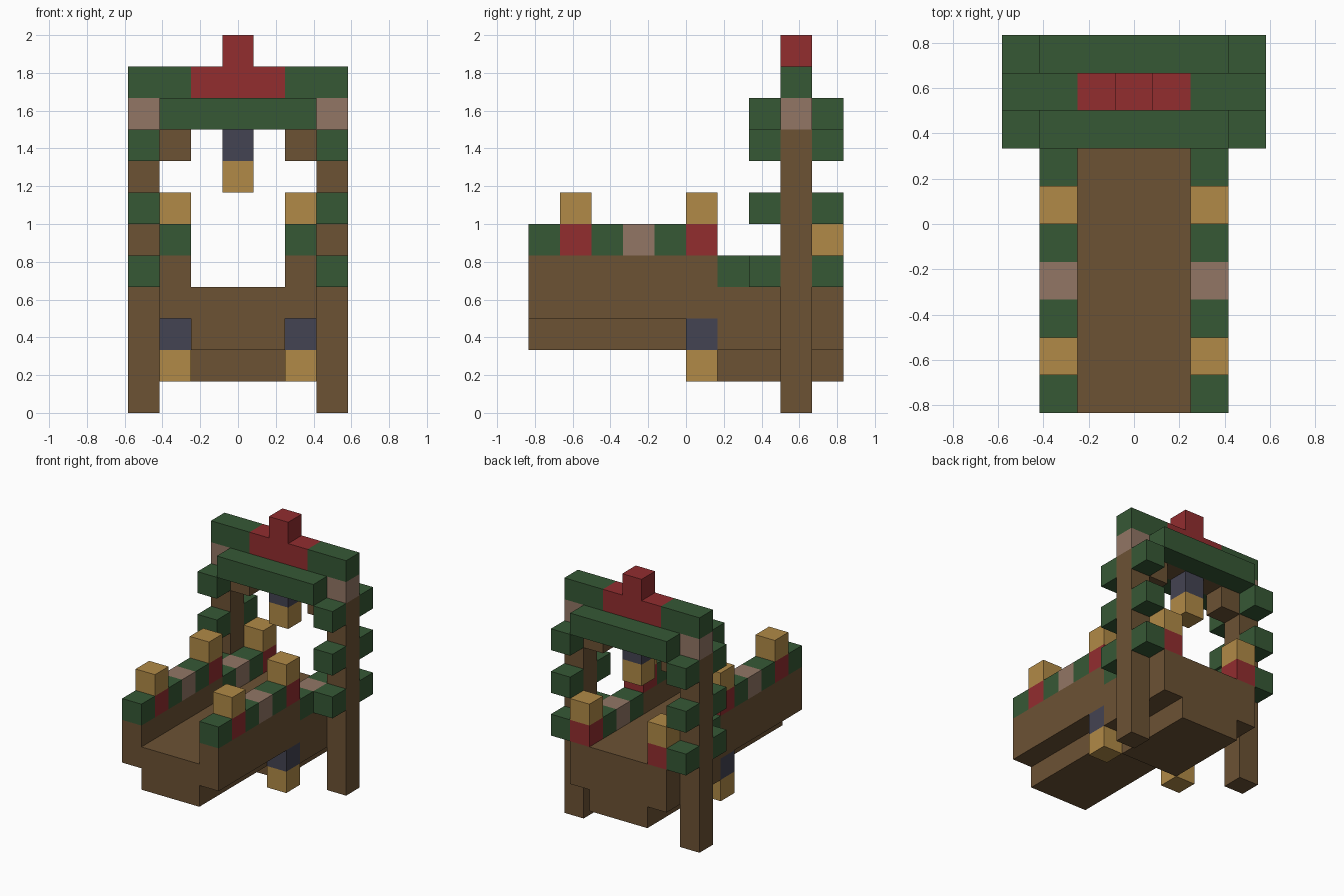
import bpy
import bmesh
from mathutils import Matrix, Vector

U = 1 / 6  # edge of one building block

cube = bpy.data.objects.get("Cube")
if cube:
    bpy.data.objects.remove(cube, do_unlink=True)


def linear(c):
    c /= 255
    return c / 12.92 if c <= 0.04045 else ((c + 0.055) / 1.055) ** 2.4


def material(name, rgb):
    mat = bpy.data.materials.new(name)
    mat.use_nodes = True
    col = (*[linear(c) for c in rgb], 1)
    mat.diffuse_color = col
    bsdf = next(n for n in mat.node_tree.nodes if n.type == 'BSDF_PRINCIPLED')
    bsdf.inputs["Base Color"].default_value = col
    bsdf.inputs["Roughness"].default_value = 0.9
    return mat


wood = material("brown wood", (108, 82, 52))
green = material("garland green", (54, 88, 53))
red = material("ribbon red", (146, 45, 47))
gold = material("lantern gold", (177, 138, 71))
pink = material("dusty pink", (146, 118, 101))
slate = material("dark slate", (68, 67, 82))


def part(name, mat, *boxes, mirror=False):
    """Boxes as (x, y, z) inclusive block ranges; x is counted from the middle."""
    bm = bmesh.new()
    for box in boxes:
        spans = [(s, s) if isinstance(s, int) else s for s in box]
        for side in ((1, -1) if mirror else (1,)):
            size = Vector([(b - a + 1) * U for a, b in spans])
            mid = Vector([(a + b + 1) / 2 * U for a, b in spans])
            mid.x = (mid.x - U / 2) * side
            mid.y -= 5 * U
            bmesh.ops.create_cube(
                bm, size=1,
                matrix=Matrix.Translation(mid) @ Matrix.Diagonal((*size, 1)))
    mesh = bpy.data.meshes.new(name)
    bm.to_mesh(mesh)
    bm.free()
    mesh.materials.append(mat)
    obj = bpy.data.objects.new(name, mesh)
    bpy.context.collection.objects.link(obj)
    return obj


# Trough: floor, deep rear keel and stepped side walls
part("floor", wood, ((-1, 1), (0, 9), (2, 3)))
part("rear_keel", wood, ((-1, 1), (6, 9), 1))
part("front_walls", wood, (2, (0, 5), (3, 4)), mirror=True)
part("rear_walls", wood, (2, (6, 9), (2, 3)), mirror=True)

# Decorated rails on top of the walls
part("rail_greenery", green, *[(2, y, 5) for y in (0, 2, 4)],
     (2, 6, 4), (2, 8, 4), mirror=True)
part("rail_ribbons", red, (2, 1, 5), (2, 5, 5), (2, 9, 4), mirror=True)
part("rail_flowers", pink, (2, 3, 5), (2, 7, 4), mirror=True)
part("rail_lights", gold, (2, 1, 6), (2, 5, 6), (2, 9, 5), mirror=True)

# Lanterns hung below the walls
part("side_lantern_caps", slate, (2, 5, 2), mirror=True)
part("side_lanterns", gold, (2, 5, 1), mirror=True)

# Arch: posts, braces and crossbeam
part("posts", wood, (3, 8, (0, 8)), mirror=True)
part("post_flowers", pink, (3, 8, 9), mirror=True)
part("braces", wood, (2, 8, 8), mirror=True)
part("crossbeam", wood, ((-2, 2), 8, 9))

# Garlands around the posts and along the beam
part("post_garlands", green,
     *[(3, y, z) for y in (7, 9) for z in (4, 6, 8)], mirror=True)
part("beam_garlands", green, *[((-2, 2), y, 9) for y in (7, 9)])
part("top_garland", green, ((2, 3), 8, 10), mirror=True)

# Bow on top and lantern hung in the middle
part("bow", red, ((-1, 1), 8, 10), (0, 8, 11))
part("arch_lantern_cap", slate, (0, 8, 8))
part("arch_lantern", gold, (0, 8, 7))
